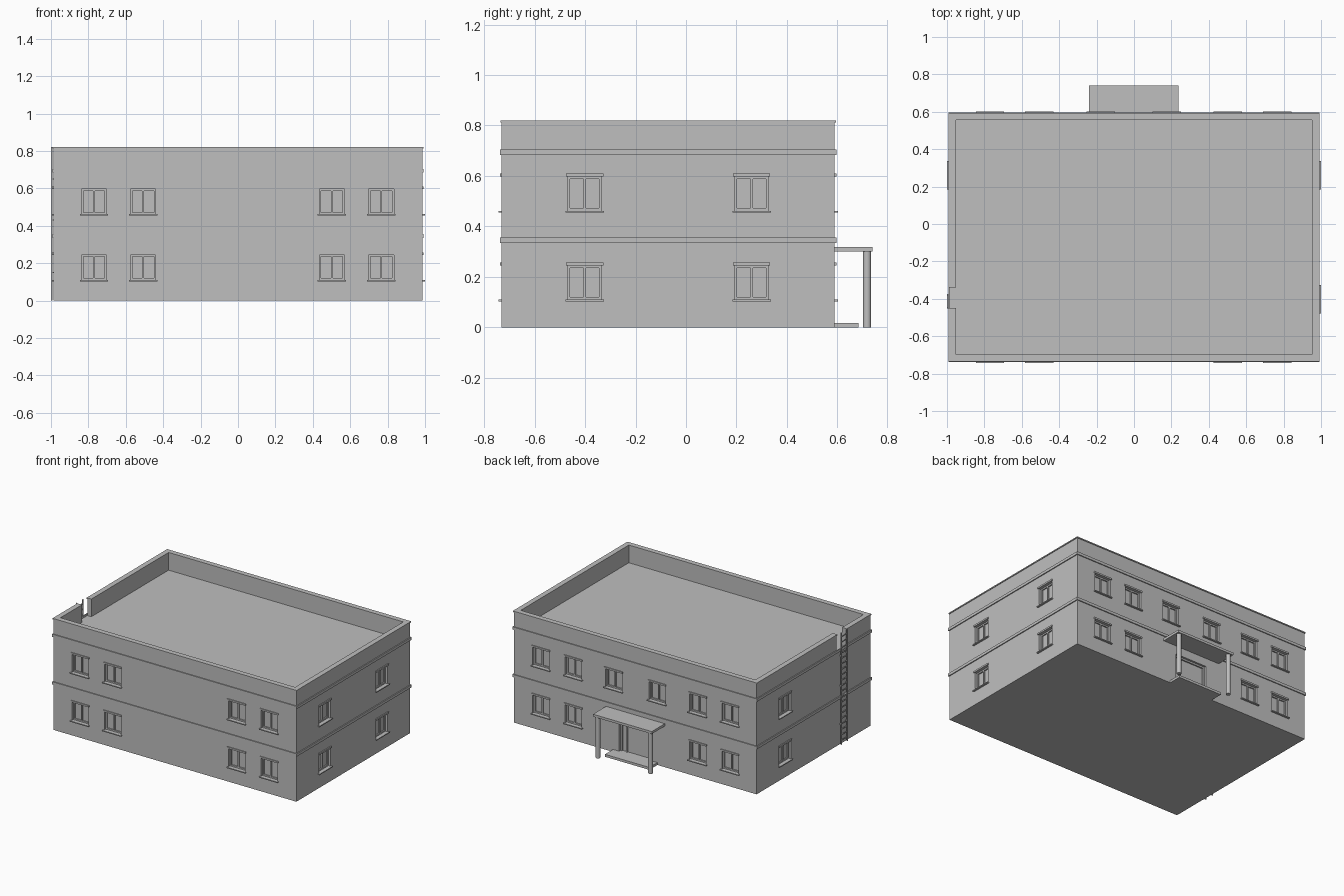
import bpy, bmesh
from mathutils import Vector

if "Cube" in bpy.data.objects:
    bpy.data.objects.remove(bpy.data.objects["Cube"])

X, Y0, Y1 = 0.986, -0.731, 0.589      # outer wall planes
WALL, ROOF, TOP, EAVE = 0.033, 0.69, 0.82, 0.812
GAP = (-0.45, -0.34)                  # parapet opening on the left side

grey = bpy.data.materials.new("plain_grey")
grey.diffuse_color = (0.52, 0.52, 0.52, 1)
grey.use_nodes = True
grey.node_tree.nodes["Principled BSDF"].inputs["Base Color"].default_value = grey.diffuse_color


def make(name, boxes):
    """One object from a list of (x0, x1, y0, y1, z0, z1) boxes."""
    bm = bmesh.new()
    for x0, x1, y0, y1, z0, z1 in boxes:
        verts = bmesh.ops.create_cube(bm, size=1)["verts"]
        for v in verts:
            v.co = Vector((x0 if v.co.x < 0 else x1,
                           y0 if v.co.y < 0 else y1,
                           z0 if v.co.z < 0 else z1))
    bmesh.ops.recalc_face_normals(bm, faces=bm.faces)
    mesh = bpy.data.meshes.new(name)
    bm.to_mesh(mesh)
    bm.free()
    mesh.materials.append(grey)
    obj = bpy.data.objects.new(name, mesh)
    bpy.context.collection.objects.link(obj)
    return obj


def on_wall(side, u0, u1, d0, d1, z0, z1):
    """Box on a wall: u runs along it, d points outwards from its face."""
    if side == "front":
        return (u0, u1, Y0 - d1, Y0 - d0, z0, z1)
    if side == "back":
        return (u0, u1, Y1 + d0, Y1 + d1, z0, z1)
    if side == "right":
        return (X + d0, X + d1, u0, u1, z0, z1)
    return (-X - d1, -X - d0, u0, u1, z0, z1)


def cut(target, cutter):
    mod = target.modifiers.new("cut", "BOOLEAN")
    mod.operation, mod.solver, mod.object = "DIFFERENCE", "EXACT", cutter
    bpy.context.view_layer.objects.active = target
    bpy.ops.object.modifier_apply(modifier=mod.name)
    bpy.data.objects.remove(cutter)


# Window layout: side, centre along the wall, sill height
LOW, HIGH = 0.11, 0.462
outer = (-0.77, -0.507, 0.502, 0.766)
windows = [(s, u, z) for s in ("front", "back") for u in outer for z in (LOW, HIGH)]
windows += [("back", u, HIGH) for u in (-0.178, 0.175)]
windows += [("right", u, z) for u in (-0.402, 0.26) for z in (LOW, HIGH)]
windows += [("left", 0.26, z) for z in (LOW, HIGH)]
HW, HT, DEEP = 0.067, 0.135, 0.025

# Walls with recessed openings, roof well and parapet opening
walls = make("walls", [(-X, X, Y0, Y1, 0, EAVE)])
holes = [on_wall(s, u - HW, u + HW, -DEEP, 0.1, z, z + HT) for s, u, z in windows]
holes.append(on_wall("back", -0.13, 0.13, -DEEP, 0.1, 0.018, 0.24))
cut(walls, make("openings", holes))
cut(walls, make("roof_well", [(-X + WALL, X - WALL, Y0 + WALL, Y1 - WALL, ROOF, 1)]))
cut(walls, make("parapet_gap", [(-X - 0.1, -X + WALL + 0.02, *GAP, ROOF, 1)]))

# Window frames, mullions, sills and heads
frames, sills, heads = [], [], []
F = 0.01
for s, u, z in windows:
    a, b, t = u - HW, u + HW, z + HT
    d = (-DEEP, -DEEP + 0.009)
    frames += [on_wall(s, a, a + F, *d, z, t), on_wall(s, b - F, b, *d, z, t),
               on_wall(s, a + F, b - F, *d, z, z + F),
               on_wall(s, a + F, b - F, *d, t - F, t),
               on_wall(s, u - F / 2, u + F / 2, *d, z + F, t - F)]
    sills.append(on_wall(s, u - 0.076, u + 0.076, -DEEP, 0.013, z - 0.007, z))
    heads.append(on_wall(s, u - 0.074, u + 0.074, 0, 0.007, t, t + 0.012))
make("window_frames", frames)
make("window_sills", sills)
make("window_heads", heads)

# String courses around the building
P = 0.007
bands = []
for z in (0.345, 0.694):
    z0, z1 = z - 0.01, z + 0.01
    bands += [on_wall(s, -X - P, X + P, 0, P, z0, z1) for s in ("front", "back")]
    bands += [on_wall(s, Y0, Y1, 0, P, z0, z1) for s in ("left", "right")]
make("string_courses", bands)

# Parapet coping, interrupted at the ladder
C = 0.005
make("parapet_coping", [
    on_wall("front", -X - C, X + C, -WALL, C, EAVE, TOP),
    on_wall("back", -X - C, X + C, -WALL, C, EAVE, TOP),
    on_wall("right", Y0 + WALL, Y1 - WALL, -WALL, C, EAVE, TOP),
    on_wall("left", Y0 + WALL, GAP[0], -WALL, C, EAVE, TOP),
    on_wall("left", GAP[1], Y1 - WALL, -WALL, C, EAVE, TOP)])

# Roof access ladder
L0, L1 = -0.447, -0.377
ladder = [(-1.0, -0.992, y - 0.004, y + 0.004, 0, TOP) for y in (L0, L1)]
ladder += [(-0.999, -0.993, L0, L1, z - 0.003, z + 0.003)
           for z in [0.03 + 0.04 * i for i in range(20)]]
ladder += [(-0.993, -X, y - 0.003, y + 0.003, z - 0.003, z + 0.003)
           for y in (L0, L1) for z in (0.15, 0.43, 0.65)]
make("roof_ladder", ladder)

# Entrance: door frame, step, canopy and round posts
d = (-DEEP, -DEEP + 0.01)
make("door_frame", [on_wall("back", -0.13, -0.118, *d, 0.018, 0.24),
                    on_wall("back", 0.118, 0.13, *d, 0.018, 0.24),
                    on_wall("back", -0.118, 0.118, *d, 0.228, 0.24),
                    on_wall("back", 0.075, 0.087, *d, 0.018, 0.228)])
make("entrance_step", [(-0.18, 0.18, Y1, 0.683, 0, 0.018)])
make("entrance_canopy", [(-0.24, 0.237, Y1, 0.74, 0.301, 0.319)])
for x in (-0.215, 0.212):
    bpy.ops.mesh.primitive_cylinder_add(vertices=16, radius=0.016, depth=0.302,
                                        location=(x, 0.718, 0.151))
    post = bpy.context.object
    post.name = "canopy_post"
    post.data.materials.append(grey)
    bpy.ops.object.shade_smooth_by_angle()
